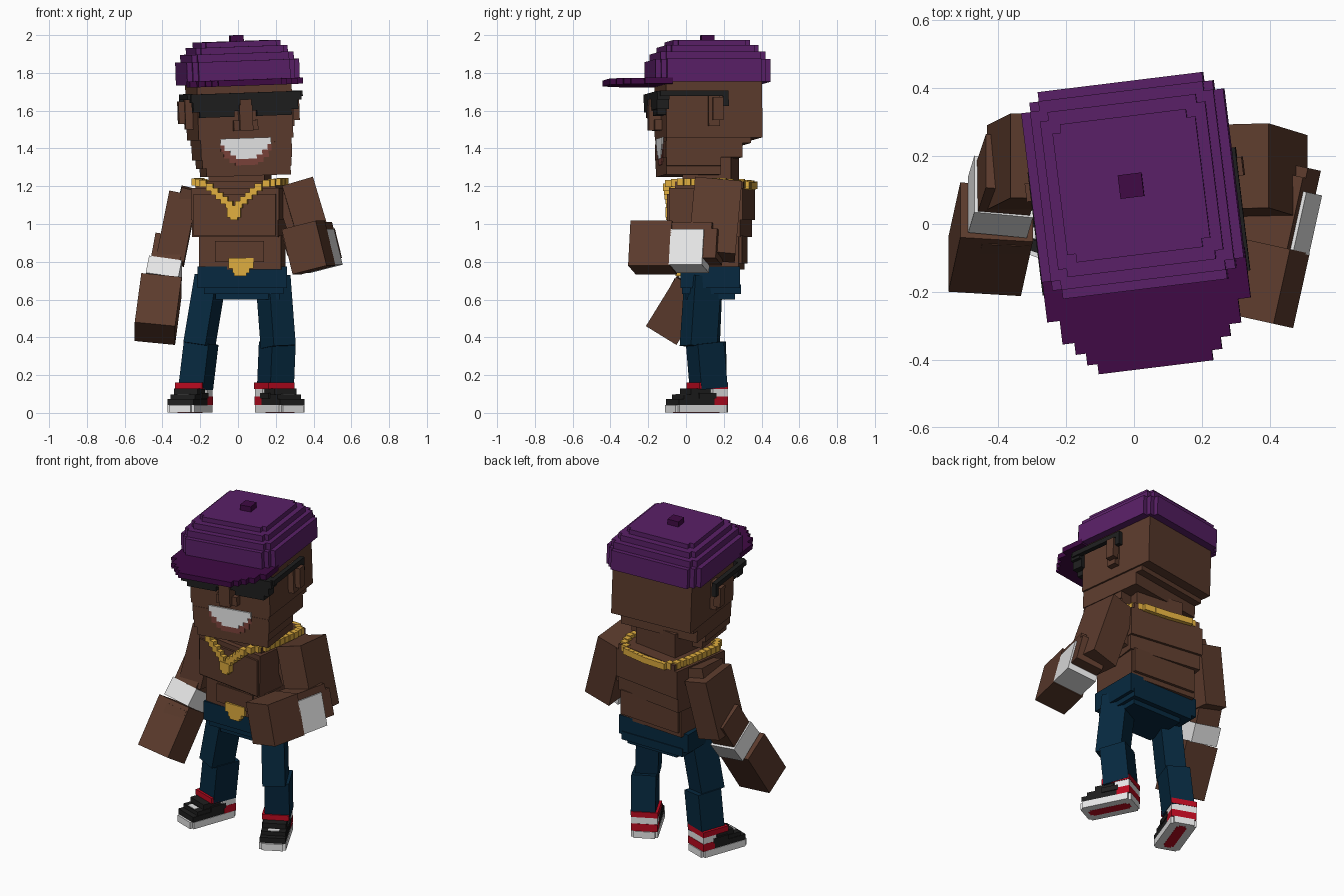
import bpy, bmesh
from math import radians, cos, sin
from mathutils import Matrix, Vector

T = Matrix.Translation
def R(deg, axis): return Matrix.Rotation(radians(deg), 4, axis)

def material(name, *rgb):
    m = bpy.data.materials.new(name)
    m.diffuse_color = (*rgb, 1)
    return m

SKIN = material("brown skin", .107, .044, .026)
PURPLE = material("purple", .1, .014, .135)
PLUM = material("dark purple", .05, .003, .058)
DENIM = material("dark blue denim", .002, .022, .05)
GOLD = material("gold", .74, .42, .05)
RED = material("red", .5, .003, .014)
BLACK = material("black", .013, .013, .013)
LIP = material("lip", .2, .055, .043)
WHITE = material("white", .8, .8, .8)

def finish(name, bm, mat, M):
    bmesh.ops.recalc_face_normals(bm, faces=bm.faces)
    me = bpy.data.meshes.new(name)
    bm.to_mesh(me)
    bm.free()
    me.transform(M)
    me.materials.append(mat)
    ob = bpy.data.objects.new(name, me)
    bpy.context.collection.objects.link(ob)
    return ob

def add_prism(bm, pts, z0, z1):
    lo = [bm.verts.new((x, y, z0)) for x, y in pts]
    hi = [bm.verts.new((x, y, z1)) for x, y in pts]
    bm.faces.new(lo[::-1])
    bm.faces.new(hi)
    n = len(pts)
    for i in range(n):
        j = (i + 1) % n
        bm.faces.new((lo[i], lo[j], hi[j], hi[i]))

def boxes(name, mat, items, M=Matrix()):
    """items: (x0, x1, y0, y1, z0, z1)"""
    bm = bmesh.new()
    for x0, x1, y0, y1, z0, z1 in items:
        add_prism(bm, [(x0, y0), (x1, y0), (x1, y1), (x0, y1)], z0, z1)
    return finish(name, bm, mat, M)

def both(*items):
    """the boxes plus their mirror images in x"""
    return list(items) + [(-b[1], -b[0], *b[2:]) for b in items]

def prisms(name, mat, items, M=Matrix()):
    bm = bmesh.new()
    for it in items:
        add_prism(bm, *it)
    return finish(name, bm, mat, M)

def stepped(hx, hy, s, n):
    """rectangle outline with staircase corners"""
    q = []
    for i in range(n + 1):
        q.append((hx - i * s, hy - (n - i) * s))
        if i < n:
            q.append((hx - (i + 1) * s, hy - (n - i) * s))
    full = q + [(-x, y) for x, y in q[::-1]]
    return full + [(x, -y) for x, y in full[::-1]]

def limb(name, mat, p0, p1, w, d, yaw=0):
    """box from p0 to p1, w across and d deep, turned by yaw"""
    p0, p1 = Vector(p0), Vector(p1)
    z = (p1 - p0).normalized()
    x = Vector((cos(radians(yaw)), sin(radians(yaw)), 0))
    x = (x - z * z.dot(x)).normalized()
    M = Matrix((x, z.cross(x), z)).transposed().to_4x4()
    return boxes(name, mat, [(-w/2, w/2, -d/2, d/2, 0, (p1 - p0).length)], T(p0) @ M)

# ---- head, turned to its left and slightly tilted
HEAD = T((.008, .115, 1.5)) @ R(7, 'Z') @ R(-2, 'Y') @ T((0, 0, -1.5))
boxes("head", SKIN, [(-.25, .255, -.252, .26, 1.45, 1.76), (-.24, .245, -.25, .2, 1.42, 1.46),
                     (-.24, .245, -.252, .155, 1.345, 1.43), (-.235, .24, -.25, .04, 1.3, 1.36),
                     (-.215, .235, -.25, .04, 1.255, 1.31)], HEAD)
boxes("ears", SKIN, both((.24, .29, -.03, .03, 1.51, 1.68), (.28, .322, -.01, .045, 1.54, 1.66)), HEAD)
boxes("nose", SKIN, [(-.065, .065, -.29, -.24, 1.495, 1.55), (-.035, .035, -.318, -.24, 1.495, 1.63),
                     (-.03, .03, -.316, -.24, 1.62, 1.66)], HEAD)
boxes("sunglasses", BLACK, [(-.29, .298, -.305, -.24, 1.65, 1.695)] + both(
    (.03, .28, -.305, -.24, 1.6, 1.68), (.06, .245, -.3, -.24, 1.57, 1.61),
    (.28, .308, -.29, .075, 1.667, 1.697), (.28, .308, .045, .075, 1.615, 1.68)), HEAD)
boxes("lips", LIP, [(-.135, .135, -.256, -.25, 1.385, 1.43), (-.12, .12, -.256, -.25, 1.35, 1.4),
                    (-.09, .09, -.256, -.25, 1.325, 1.36), (-.06, .06, -.256, -.25, 1.312, 1.33)], HEAD)
boxes("teeth", WHITE, [(-.135, .135, -.26, -.252, 1.42, 1.455), (-.115, .115, -.26, -.252, 1.39, 1.425),
                       (-.085, .085, -.26, -.252, 1.365, 1.395), (-.055, .055, -.26, -.252, 1.345, 1.37)], HEAD)

# ---- cap
prisms("cap_crown", PURPLE, [(stepped(.30, .307, .028, 2), 1.745, 1.865), (stepped(.272, .28, .028, 1), 1.86, 1.905),
                             (stepped(.245, .245, .025, 1), 1.9, 1.94), (stepped(.212, .205, .025, 1), 1.935, 1.968)], HEAD)
boxes("cap_button", PLUM, [(-.035, .035, -.035, .035, 1.96, 2.0)], HEAD)
side = [(.302, -.22), (.302, -.37), (.265, -.37), (.265, -.44), (.23, -.44), (.23, -.475),
        (.2, -.475), (.2, -.51), (.17, -.51), (.17, -.54)]
prisms("cap_brim", PLUM, [(side + [(-x, y) for x, y in side[::-1]], 1.733, 1.765)], HEAD)

# ---- torso, turned to its right
CHEST = T((.01, .13, 0)) @ R(-8, 'Z')
boxes("neck", SKIN, [(-.15, .15, -.13, .13, 1.18, 1.37)], CHEST)
boxes("chest", SKIN, [(-.235, .235, -.19, .205, 1.02, 1.19), (-.215, .215, -.16, .205, 1.18, 1.225),
                      (-.23, .23, -.19, .19, .93, 1.04), (-.22, .22, -.202, .1, .94, 1.16)], CHEST)
boxes("belly", SKIN, [(-.215, .22, -.165, .165, .76, .94), (-.13, .13, -.175, 0, .8, .91),
                      (-.205, .21, 0, .182, .79, .94)], T((.02, .13, 0)) @ R(-4, 'Z'))

# ---- chain of little blocks
half = [(0, -.215, 1.08), (.13, -.215, 1.195), (.17, -.2, 1.215), (.22, -.13, 1.222), (.225, .1, 1.225),
        (.2, .17, 1.215), (.14, .212, 1.205), (0, .215, 1.2)]
beads = []
for a, b in zip(half, half[1:]):
    a, b = Vector(a), Vector(b)
    n = max(1, round((b - a).length / .038))
    for i in range(n + 1):
        c = a.lerp(b, i / n)
        beads.append((c.x - .019, c.x + .019, c.y - .017, c.y + .017, c.z - .019, c.z + .019))
boxes("neck_chain", GOLD, both(*beads), CHEST)
boxes("pendant", GOLD, [(-.035, .035, -.235, -.2, 1.035, 1.09), (-.02, .02, -.235, -.2, 1.02, 1.04)], CHEST)

# ---- hips and belt buckle
boxes("hips", DENIM, [(-.215, .26, -.03, .285, .66, .775), (-.18, .24, -.02, .29, .63, .68),
                      (-.12, .22, 0, .26, .6, .64)])
boxes("belt_buckle", GOLD, [(-.05, .082, -.055, -.02, .765, .82), (-.03, .06, -.055, -.02, .74, .77),
                            (-.02, .045, -.055, -.02, .725, .745)])

# ---- legs, turned outwards with the feet
limb("right_thigh", DENIM, (-.145, .1, .72), (-.205, .085, .36), .125, .155, -20)
limb("right_calf", DENIM, (-.195, .115, .37), (-.224, .12, .13), .14, .155, -20)
limb("left_thigh", DENIM, (.185, .09, .72), (.213, .065, .35), .13, .155, 27)
limb("left_calf", DENIM, (.208, .1, .37), (.198, .12, .13), .14, .155, 27)

# ---- shoes
for nm, x, yaw in (("right", -.255, -20), ("left", .222, 27)):
    F = T((x, .055, 0)) @ R(yaw, 'Z')
    prisms(nm + "_sole", WHITE, [(stepped(.076, .155, .015, 1), .001, .042)], F)
    boxes(nm + "_sole_inset", RED, [(-.03, .03, -.11, .11, 0, .003), (-.018, .018, -.125, .125, 0, .003)], F)
    boxes(nm + "_shoe_upper", BLACK, [(-.073, .073, -.142, .09, .042, .074), (-.07, .07, -.11, .08, .07, .098),
                                      (-.066, .066, -.065, .05, .09, .128)] + both((.066, .077, -.02, .08, .075, .105)), F)
    boxes(nm + "_toe_patch", WHITE, [(-.032, .032, -.105, -.075, .097, .101)], F)
    boxes(nm + "_heel_white", WHITE, [(-.074, .074, .06, .148, .085, .128)], F)
    boxes(nm + "_heel_red", RED, [(-.075, .075, .07, .15, .042, .087), (-.077, .077, -.02, .15, .127, .16)], F)

# ---- right arm, hanging
limb("right_upper_arm", SKIN, (-.29, .2, 1.15), (-.36, .165, .8), .15, .25)
limb("right_shoulder", SKIN, (-.24, .17, 1.185), (-.285, .18, 1.0), .12, .2)
limb("right_forearm", SKIN, (-.36, .18, .9), (-.395, .075, .71), .155, .18)
limb("right_wristband", WHITE, (-.384, .11, .765), (-.402, .05, .675), .175, .2)
limb("right_fist", SKIN, (-.405, .035, .68), (-.44, -.125, .42), .215, .19)
limb("right_thumb", SKIN, (-.378, -.015, .68), (-.39, -.07, .58), .14, .11)

# ---- left arm, bent forward
limb("left_upper_arm", SKIN, (.315, .17, 1.215), (.43, .135, .83), .17, .25)
limb("left_shoulder", SKIN, (.25, .16, 1.18), (.32, .16, .98), .12, .2)
FORE = T((.428, .03, .86)) @ R(-12.5, 'Z') @ R(-14, 'Y')
boxes("left_elbow", SKIN, [(-.085, .08, .08, .15, -.06, .1)], FORE)
boxes("left_forearm", SKIN, [(-.09, .08, -.1, .12, .06, .135)], FORE)
boxes("left_wristband", WHITE, [(-.09, .09, -.1, .08, -.1, .095)], FORE)
boxes("left_fist", SKIN, [(-.1, .09, -.32, -.095, -.105, .14), (-.115, -.06, -.27, -.13, .0, .11)], FORE)
